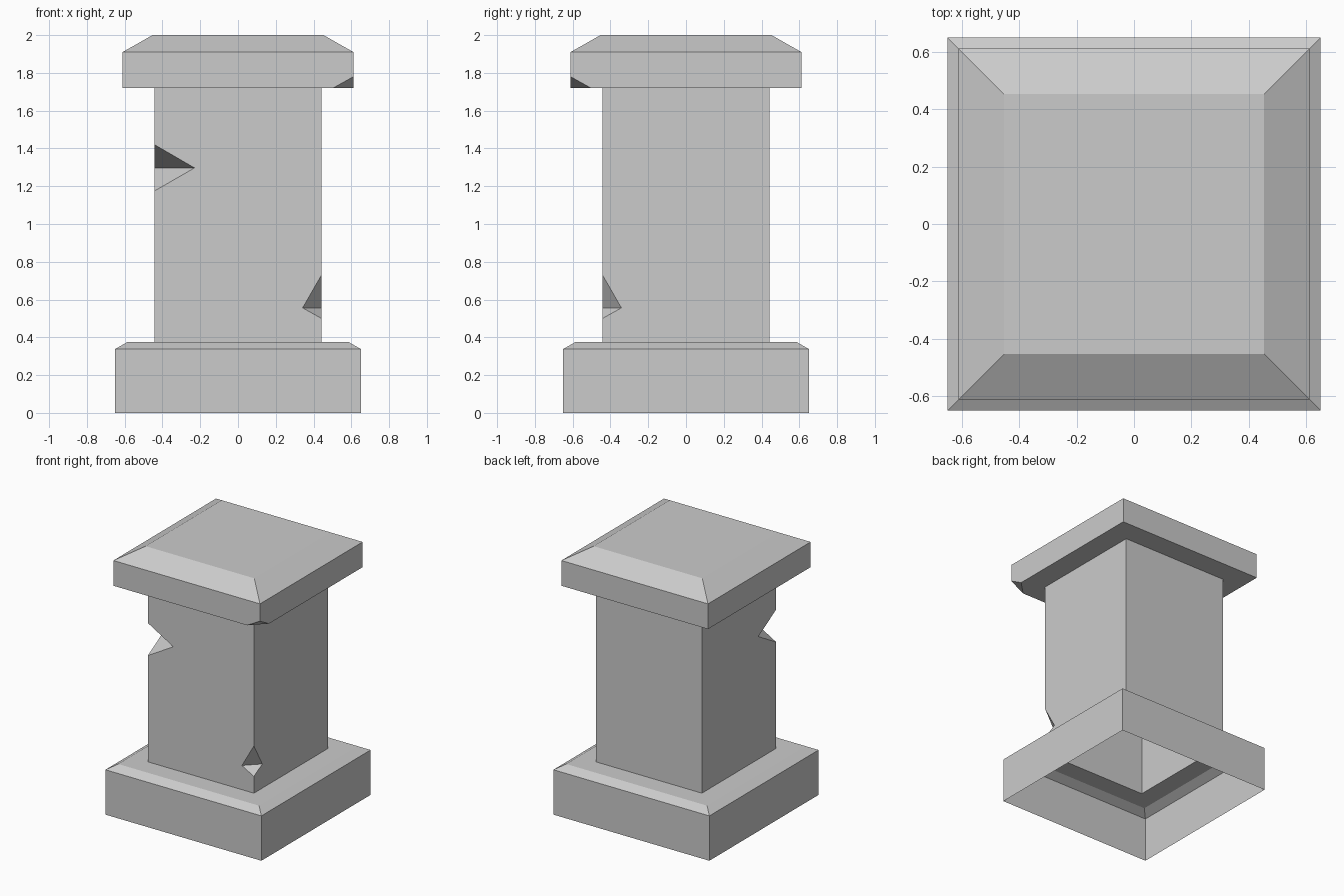
import bpy, bmesh
from mathutils import Vector

if "Cube" in bpy.data.objects:
    bpy.data.objects.remove(bpy.data.objects["Cube"])


def make_object(name, bm):
    bmesh.ops.recalc_face_normals(bm, faces=bm.faces)
    mesh = bpy.data.meshes.new(name)
    bm.to_mesh(mesh)
    bm.free()
    obj = bpy.data.objects.new(name, mesh)
    bpy.context.collection.objects.link(obj)
    return obj


def loft(name, rings):
    """Closed solid through a stack of (points) rings."""
    bm = bmesh.new()
    loops = [[bm.verts.new(p) for p in ring] for ring in rings]
    for lo, hi in zip(loops, loops[1:]):
        n = len(lo)
        for i in range(n):
            j = (i + 1) % n
            bm.faces.new((lo[i], lo[j], hi[j], hi[i]))
    bm.faces.new(loops[0][::-1])
    bm.faces.new(loops[-1])
    return make_object(name, bm)


def square(half, z):
    return [(sx * half, sy * half, z) for sx, sy in ((-1, -1), (1, -1), (1, 1), (-1, 1))]


# Square pillar: plinth, shaft and bevelled cap in one profile
profile = [(0.65, 0), (0.65, 0.338), (0.587, 0.374), (0.442, 0.374),
           (0.442, 1.72), (0.611, 1.72), (0.611, 1.91), (0.453, 2.0)]
pillar = loft("stone_pillar", [square(h, z) for h, z in profile])


def chip(name, corner, half, top, mid, bottom, depth):
    """Wedge that bites a chip out of a vertical corner; its ridge is at height mid."""
    out = Vector((*corner, 0))
    side = Vector((-corner[1], corner[0], 0))
    ridge = out * (half - depth / 2)
    reach = 1.5                                  # continue the wedge past the corner
    section = [ridge + Vector((0, 0, mid))]
    for z in (top, bottom):
        section.append(ridge + out * (depth / 2 * reach) + Vector((0, 0, mid + (z - mid) * reach)))
    cutter = loft(name, [[p + side * (s * depth * 1.2) for p in section] for s in (-1, 1)])
    cutter.hide_render = True
    mod = pillar.modifiers.new(name, 'BOOLEAN')
    mod.operation = 'DIFFERENCE'
    mod.solver = 'EXACT'
    mod.object = cutter
    return cutter


# Chips: upper left of shaft, lower right of shaft, underside corner of cap
cutters = [
    chip("shaft_chip_upper", (-1, -1), 0.442, 1.42, 1.297, 1.175, 0.212),
    chip("shaft_chip_lower", (1, -1), 0.442, 0.73, 0.556, 0.50, 0.10),
    chip("cap_chip", (1, -1), 0.611, 1.78, 1.66, 1.60, 0.216),
]

# Apply the cuts, then open the underside so the pillar is a hollow shell
bpy.context.view_layer.update()
evaluated = pillar.evaluated_get(bpy.context.evaluated_depsgraph_get())
bm = bmesh.new()
bm.from_mesh(bpy.data.meshes.new_from_object(evaluated))
floor = [f for f in bm.faces if all(v.co.z < 1e-4 for v in f.verts)]
bmesh.ops.delete(bm, geom=floor, context='FACES')
pillar.modifiers.clear()
bm.to_mesh(pillar.data)
bm.free()
for c in cutters:
    bpy.data.objects.remove(c)
